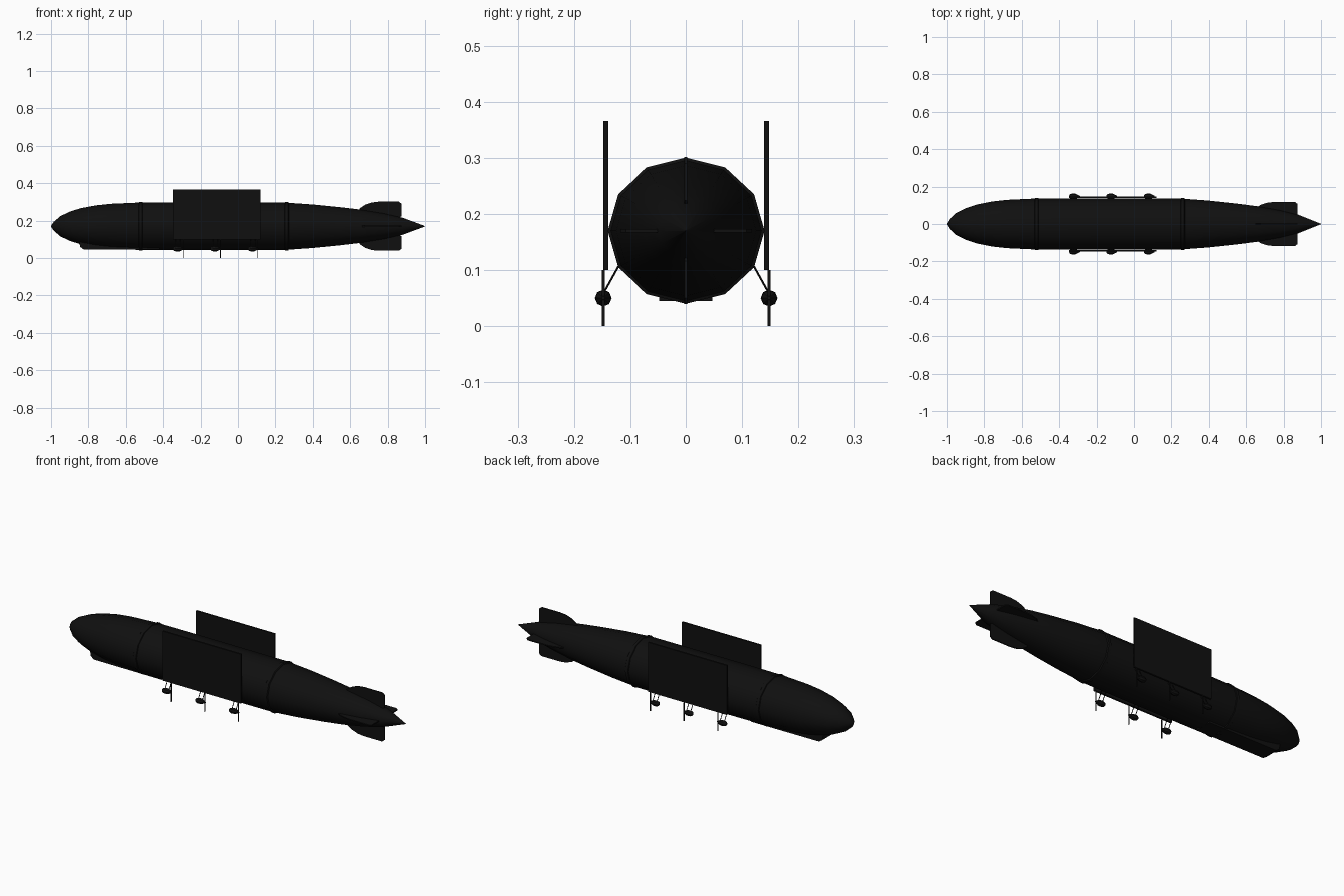
import bpy, bmesh, math
from mathutils import Vector

cube = bpy.data.objects.get("Cube")
if cube:
    bpy.data.objects.remove(cube)

AXIS_Z = 0.17


def material(name, color):
    m = bpy.data.materials.new(name)
    m.use_nodes = True
    m.diffuse_color = color
    m.node_tree.nodes["Principled BSDF"].inputs["Base Color"].default_value = color
    return m


black = material("matte black", (0.005, 0.005, 0.005, 1))


def finish(name, bm, smooth=False):
    bmesh.ops.recalc_face_normals(bm, faces=bm.faces)
    mesh = bpy.data.meshes.new(name)
    bm.to_mesh(mesh)
    bm.free()
    mesh.materials.append(black)
    ob = bpy.data.objects.new(name, mesh)
    bpy.context.scene.collection.objects.link(ob)
    if smooth:
        bpy.ops.object.select_all(action='DESELECT')
        ob.select_set(True)
        bpy.context.view_layer.objects.active = ob
        bpy.ops.object.shade_smooth_by_angle(angle=math.radians(40))
    return ob


def lathe(name, profile, sides, center=(0, 0, 0), squash=1.0):
    """Loft rings of (x, radius) along the x axis and close both ends."""
    bm = bmesh.new()
    rings = []
    for x, r in profile:
        ring = []
        for i in range(sides):
            a = math.tau * i / sides
            p = Vector((x, r * math.cos(a), r * squash * math.sin(a)))
            ring.append(bm.verts.new(p + Vector(center)))
        rings.append(ring)
    for a, b in zip(rings, rings[1:]):
        for i in range(sides):
            j = (i + 1) % sides
            bm.faces.new((a[i], a[j], b[j], b[i]))
    bm.faces.new(rings[0])
    bm.faces.new(rings[-1])
    return finish(name, bm, True)


def box(name, low, high):
    bm = bmesh.new()
    bmesh.ops.create_cube(bm, size=1)
    low, high = Vector(low), Vector(high)
    for v in bm.verts:
        v.co = (low + high) / 2 + v.co * (high - low)
    return finish(name, bm)


def prism(name, outline, place, half):
    """Extrude a flat outline; place(a, b, t) maps it into space."""
    bm = bmesh.new()
    sides = [[bm.verts.new(place(a, b, t)) for a, b in outline] for t in (-half, half)]
    n = len(outline)
    for s in sides:
        bm.faces.new(s)
    for i in range(n):
        j = (i + 1) % n
        bm.faces.new((sides[0][i], sides[0][j], sides[1][j], sides[1][i]))
    return finish(name, bm)


def rod(name, start, end, radius):
    start, end = Vector(start), Vector(end)
    bm = bmesh.new()
    bmesh.ops.create_cone(bm, cap_ends=True, segments=6, radius1=radius,
                          radius2=radius, depth=(end - start).length)
    turn = (end - start).to_track_quat('Z', 'Y')
    for v in bm.verts:
        v.co = turn @ v.co + (start + end) / 2
    return finish(name, bm, True)


# Hull: twelve-sided envelope with blunt nose and pointed tail
hull = [(-1, 0.002), (-0.985, 0.026), (-0.95, 0.058), (-0.9, 0.084), (-0.84, 0.104),
        (-0.76, 0.12), (-0.68, 0.129), (-0.53, 0.136), (-0.335, 0.137), (0.25, 0.136),
        (0.4, 0.125), (0.55, 0.109), (0.66, 0.095), (0.78, 0.074), (0.88, 0.049), (1, 0.001)]
lathe("hull", hull, 12, (0, 0, AXIS_Z), 0.93)

# Raised bands around the hull
for name, x in (("front_band", -0.52), ("rear_band", 0.26)):
    band = [(x - 0.012, 0.134), (x - 0.008, 0.14), (x + 0.008, 0.14), (x + 0.012, 0.134)]
    lathe(name, band, 12, (0, 0, AXIS_Z), 0.93)

# Gondola under the nose
gondola = [(-0.85, 0.1), (-0.845, 0.06), (-0.825, 0.046), (-0.42, 0.045), (-0.42, 0.1)]
prism("gondola", gondola, lambda a, b, t: (a, t, b), 0.047)

# Four tail fins
fin = [(0.64, 0.05), (0.65, 0.095), (0.68, 0.115), (0.715, 0.127), (0.75, 0.131),
       (0.86, 0.131), (0.874, 0.12), (0.874, 0.054), (0.84, 0.03)]
for s, v_name, h_name in ((1, "upper_fin", "left_fin"), (-1, "lower_fin", "right_fin")):
    prism(v_name, fin, lambda a, b, t: (a, t, AXIS_Z + s * b), 0.003)
    prism(h_name, fin, lambda a, b, t: (a, s * b * 0.9, AXIS_Z + t), 0.003)

# Side boards, engines, struts and propellers
pod = [(-0.027, 0.004), (-0.022, 0.011), (-0.01, 0.015), (0.008, 0.014),
       (0.02, 0.008), (0.03, 0.003)]
for s, side in ((-1, "front"), (1, "back")):
    y = s * 0.1435
    box(side + "_board", (-0.347, y - 0.0045, 0.1), (0.121, y + 0.0045, 0.366))
    for k, x in enumerate((-0.32, -0.12, 0.08)):
        tag = f"{side}_{k + 1}"
        lathe("engine_" + tag, pod, 8, (x, s * 0.148, 0.05))
        box("propeller_" + tag, (x + 0.025, s * 0.148 - 0.003, 0),
            (x + 0.028, s * 0.148 + 0.003, 0.1))
        for d in (-0.012, 0.012):
            rod("strut_" + tag, (x + d, s * 0.118, 0.112), (x + d, s * 0.148, 0.058), 0.0018)
